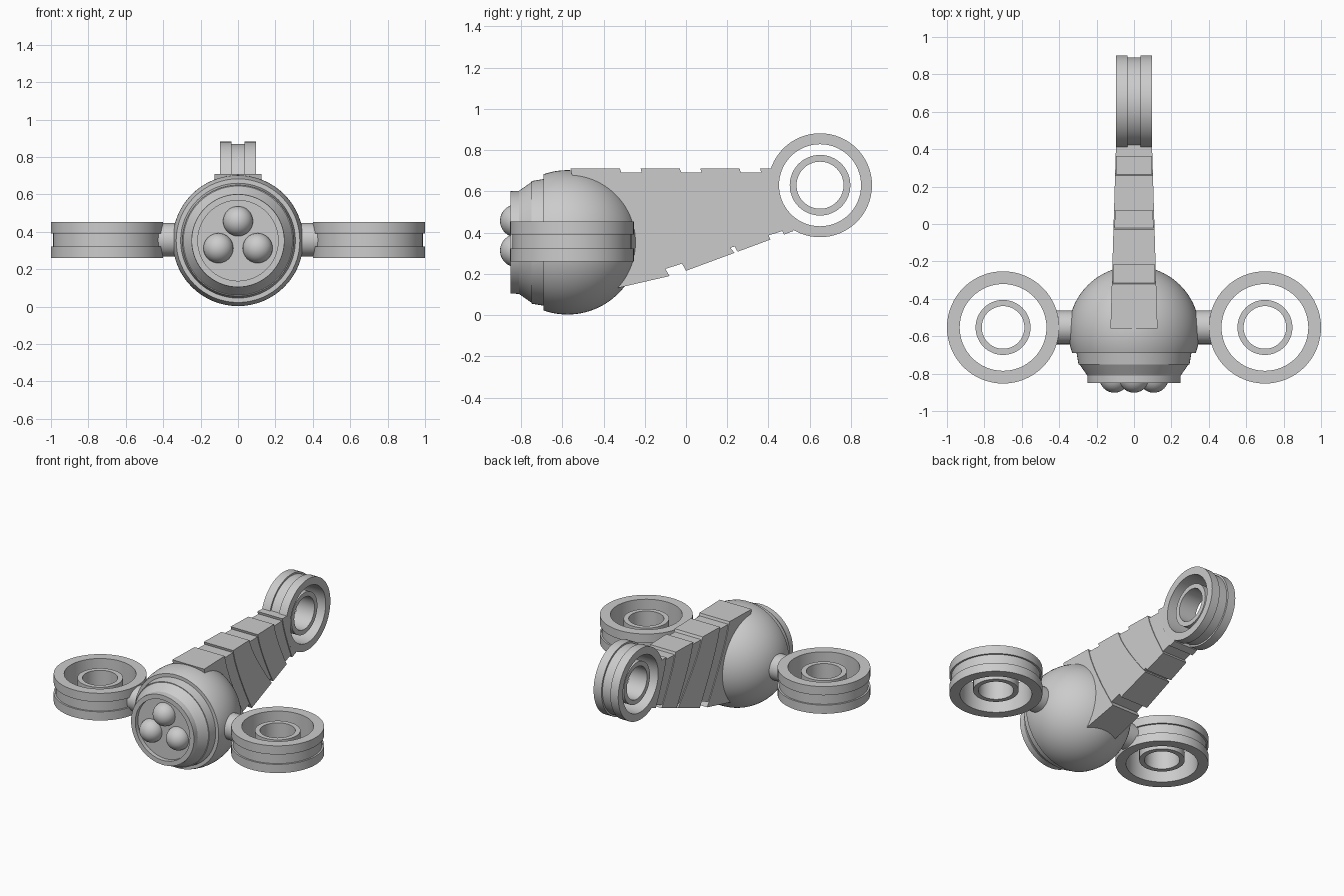
import bpy, bmesh, math
from mathutils import Vector, Matrix

if "Cube" in bpy.data.objects:
    bpy.data.objects.remove(bpy.data.objects["Cube"])

ROT = {'X': Matrix.Rotation(math.pi / 2, 4, 'Y'),
       'Y': Matrix.Rotation(-math.pi / 2, 4, 'X'),
       'Z': Matrix.Identity(4)}


def finish(name, bm, angle=30):
    bmesh.ops.remove_doubles(bm, verts=bm.verts, dist=1e-5)
    bmesh.ops.recalc_face_normals(bm, faces=bm.faces)
    me = bpy.data.meshes.new(name)
    bm.to_mesh(me)
    bm.free()
    ob = bpy.data.objects.new(name, me)
    bpy.context.collection.objects.link(ob)
    bpy.ops.object.select_all(action='DESELECT')
    ob.select_set(True)
    bpy.context.view_layer.objects.active = ob
    bpy.ops.object.shade_smooth_by_angle(angle=math.radians(angle))
    return ob


def lathe(name, profile, axis, center, closed=False, steps=64):
    """Revolve (position along axis, radius) points around an axis."""
    bm = bmesh.new()
    vs = [bm.verts.new((r, 0, a)) for a, r in profile]
    n = len(vs)
    es = [bm.edges.new((vs[i], vs[(i + 1) % n])) for i in range(n if closed else n - 1)]
    bmesh.ops.spin(bm, geom=vs + es, cent=(0, 0, 0), axis=(0, 0, 1),
                   angle=2 * math.pi, steps=steps, use_merge=True)
    bm.transform(Matrix.Translation(center) @ ROT[axis])
    return finish(name, bm)


def rotor(name, axis, center, outer, inner):
    # grooved outer ring and free inner ring
    h, g = 0.097, 0.035
    lathe(name + "_outer_ring",
          [(-h, inner), (-h, outer), (-g, outer), (-g, outer - .012),
           (g, outer - .012), (g, outer), (h, outer), (h, inner)], axis, center, True)
    lathe(name + "_inner_ring",
          [(-.068, .114), (-.068, .147), (.068, .147), (.068, .114)], axis, center, True)


# head: ball with stepped front collar and recessed face
CY, CZ, R = -0.575, 0.353, 0.35
cut = math.acos(-0.115 / R)
ball = [(R * math.cos(cut * i / 32), R * math.sin(cut * i / 32)) for i in range(33)]
collar = [(-.69, .307), (-.75, .297), (-.75, .292), (-.81, .25), (-.85, .248),
          (-.85, .215), (-.82, .215), (-.82, 0)]
lathe("head", ball + [(y - CY, r) for y, r in collar], 'Y', (0, CY, CZ))

# three round lenses
for i, (x, z) in enumerate([(0, .457), (-.105, .313), (.105, .313)]):
    bm = bmesh.new()
    bmesh.ops.create_uvsphere(bm, u_segments=32, v_segments=16, radius=.08,
                              matrix=Matrix.Translation((x, -.822, z)))
    finish(f"lens_{i + 1}", bm)

# side rotors with their short struts
for side, s in (("left", -1), ("right", 1)):
    rotor(side + "_rotor", 'Z', (s * .7, -.553, .357), .3, .232)
    lathe(side + "_strut", [(-.09, 0), (-.09, .09), (.09, .09), (.09, 0)],
          'X', (s * .345, -.553, .357), steps=40)

# tail rotor
TY, TZ = .65, .63
rotor("tail_rotor", 'X', (0, TY, TZ), .252, .199)


def bottom(y):
    return max(.215 + .37 * y, .208 + .23 * y)


def seam(top_y, low_y, inset):
    """Slanted, slightly curved line from tail top to tail underside."""
    z0, z1 = .71 - inset, bottom(low_y) + inset
    return [(top_y + (low_y - top_y) * (i / 6) ** 1.25, z0 + (z1 - z0) * i / 6)
            for i in range(7)]


def ring_end(inset):
    """Tail end hugging the rear rotor."""
    pts = []
    for i in range(7):
        a = math.radians(162 + 73 * i / 6)
        pts.append((TY + .225 * math.cos(a), TZ + .225 * math.sin(a)))
    return [(.42, .71 - inset)] + pts + [(.52, bottom(.52) + inset)]


def tail_piece(name, front, back, inset):
    outline = front + back[::-1]
    bm = bmesh.new()
    rows = []
    for s in (-1, 1):
        rows.append([bm.verts.new((s * (.124 - .03 * (y + .5) - inset * .3), y, z))
                     for y, z in outline])
        bm.faces.new(rows[-1])
    n = len(outline)
    for i in range(n):
        j = (i + 1) % n
        bm.faces.new((rows[0][i], rows[0][j], rows[1][j], rows[1][i]))
    return finish(name, bm, 20)


# tail: recessed core under overlapping raised bands
D = .018
tail_piece("tail_core", seam(-.54, -.32, D), ring_end(D), D)
tail_piece("tail_band_1", seam(-.56, -.34, 0), seam(-.32, -.08, 0), 0)
tail_piece("tail_band_2", seam(-.22, 0, 0), seam(-.03, .235, 0), 0)
tail_piece("tail_band_3", seam(.07, .25, 0), seam(.26, .41, 0), 0)
tail_piece("tail_band_4", seam(.36, .475, 0), ring_end(0), 0)
